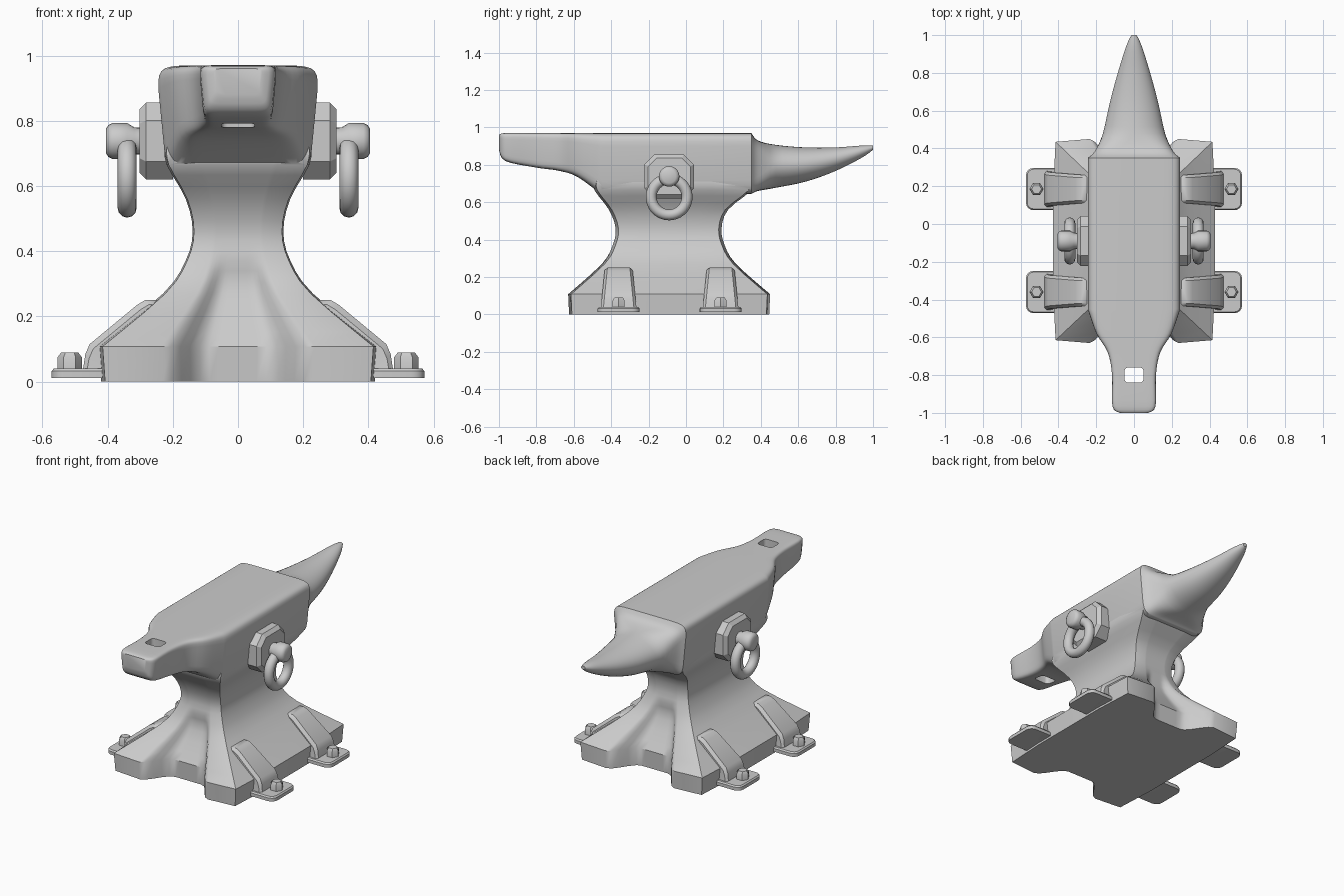
import bpy, bmesh
from math import sin, cos, pi
from mathutils import Matrix, Vector

if "Cube" in bpy.data.objects:
    bpy.data.objects.remove(bpy.data.objects["Cube"])


def smooth(ob, angle):
    bpy.ops.object.select_all(action='DESELECT')
    ob.select_set(True)
    bpy.context.view_layer.objects.active = ob
    bpy.ops.object.shade_smooth_by_angle(angle=angle * pi / 180)


def finish(bm, name, angle=35, mirror=False):
    bmesh.ops.recalc_face_normals(bm, faces=bm.faces)
    me = bpy.data.meshes.new(name)
    bm.to_mesh(me)
    bm.free()
    ob = bpy.data.objects.new(name, me)
    bpy.context.collection.objects.link(ob)
    if mirror:
        ob.modifiers.new("mirror", 'MIRROR').use_mirror_merge = False
    smooth(ob, angle)
    return ob


def loft(rings):
    """Skin closed rings of equal length and cap both ends."""
    bm = bmesh.new()
    vs = [[bm.verts.new(p) for p in r] for r in rings]
    n = len(vs[0])
    for a, b in zip(vs, vs[1:]):
        for i in range(n):
            j = (i + 1) % n
            bm.faces.new((a[i], a[j], b[j], b[i]))
    bm.faces.new(vs[0])
    bm.faces.new(vs[-1])
    return bm


def spline(rows, steps):
    """Catmull-Rom curve through rows of values."""
    p = [Vector(r) for r in rows]
    p = [p[0]] + p + [p[-1]]
    out = []
    for a, b, c, d in zip(p, p[1:], p[2:], p[3:]):
        for k in range(steps):
            t = k / steps
            out.append(b + (c - a) * (t / 2) + (a * 2 - b * 5 + c * 4 - d) * (t * t / 2)
                       + (b * 3 - a - c * 3 + d) * (t ** 3 / 2))
    return out + [p[-1]]


def apply_boolean(ob, tool, op):
    m = ob.modifiers.new("bool", 'BOOLEAN')
    m.operation, m.object, m.solver = op, tool, 'EXACT'
    bpy.context.view_layer.objects.active = ob
    bpy.ops.object.modifier_apply(modifier=m.name)
    bpy.data.objects.remove(tool)


def power(v, e):
    return (1 if v >= 0 else -1) * abs(v) ** e


# Upper body: squircle sections along y, boxy at the face, round on the horn
def section(y, w, top, bottom):
    horn = max(0, y - .35)
    n = 2 + 7 * max(0, 1 - horn / .14) ** 2
    taper = min(1, .87 + horn / 3)
    ring = []
    for i in range(40):
        a = 2 * pi * (i + 0.5) / 40
        x, z = power(cos(a), 2 / n), power(sin(a), 2 / n)
        t = (1 - z) / 2
        ring.append((x * w * (1 - (1 - taper) * t * t), y,
                     (top + bottom) / 2 + z * (top - bottom) / 2))
    return ring


# y, half width, top z, bottom z
heel = [(-1, .075, .96, .88), (-.965, .115, .97, .82), (-.8, .117, .97, .785),
        (-.68, .14, .97, .768), (-.58, .2, .97, .735), (-.45, .246, .97, .64)]
horn = [(.35, .246, .97, .645), (.385, .21, .93, .66), (.48, .168, .907, .677),
        (.64, .13, .893, .71), (.8, .086, .893, .767), (.94, .042, .903, .838),
        (1, .014, .902, .88)]
top_block = finish(loft([section(*s) for s in spline(heel, 4) + spline(horn, 4)]), "top_block")


# Waist and flared foot: horizontal rings with a hollow in each end
def waist_ring(z, w, y0, y1):
    depth = .14 * min(1, max(0, (.38 - z) / .27))
    ends = []
    for i in range(17):
        s = 1 - i / 8
        t = min(1, (1 - abs(s)) / .6)
        ends.append((w * .55 * s, depth * t * t * (3 - 2 * t)))
    mid, q, c = (y0 + y1) / 2, (y1 - y0) / 4, w * .97
    back = [(w, mid - q), (w, mid + q), (c, y1 - .015)] + [(x, y1 - k) for x, k in ends]
    front = [(-c, y1 - .015), (-w, mid + q), (-w, mid - q), (-c, y0 + .015)]
    front += [(-x, y0 + k) for x, k in ends] + [(c, y0 + .015)]
    return [(x, y, z) for x, y in back + front]


# z, half width, front y, back y
waist = [(.108, .428, -.63, .45), (.27, .23, -.45, .267), (.37, .161, -.392, .207),
         (.46, .139, -.376, .19), (.56, .16, -.412, .225), (.665, .219, -.49, .35),
         (.72, .225, -.49, .34)]
rings = [waist_ring(0, .42, -.625, .445)] + [waist_ring(*r) for r in spline(waist, 3)]
body = finish(loft(rings), "anvil_body")
apply_boolean(body, top_block, 'UNION')

# Square tool hole through the heel
bm = bmesh.new()
bmesh.ops.create_cube(bm, size=1, matrix=Matrix.Translation((0, -.8, .87))
                      @ Matrix.Diagonal((.1, .08, .5, 1)))
upright = [e for e in bm.edges if abs(e.verts[0].co.z - e.verts[1].co.z) > .1]
bmesh.ops.bevel(bm, geom=upright, offset=.018, segments=3, profile=.5, affect='EDGES')
cutter = finish(bm, "hole_cutter")
cutter.hide_render = True
apply_boolean(body, cutter, 'DIFFERENCE')
smooth(body, 35)


# Hold-down clamps, mirrored left and right
def strap_ring(x, z, y):
    h = .075 + .1 * (.25 - z)
    side = [(h, -.06), (h, -.014), (h - .015, 0)]
    pts = side + [(-a, b) for a, b in side[::-1]]
    return [(x + b * .8, y + a, max(z + b, .012)) for a, b in pts]


def rounded_plate(x0, x1, y, h, r, z):
    ring = []
    for i in range(20):
        a = pi / 2 * (i // 5 + i % 5 / 4)
        sx, sy = (1, -1, -1, 1)[i // 5], (1, 1, -1, -1)[i // 5]
        ring.append(((x0 + x1) / 2 + sx * ((x1 - x0) / 2 - r) + r * cos(a),
                     y + sy * (h - r) + r * sin(a), z))
    return ring


def circle(r, n):
    return [(r * cos(2 * pi * i / n), r * sin(2 * pi * i / n)) for i in range(n)]


strap_path = [(.225, .235), (.25, .25), (.285, .25), (.31, .235), (.455, .115),
              (.468, .085), (.478, .02)]
for label, y in (("back", .185), ("front", -.36)):
    finish(loft([strap_ring(*p, y) for p in strap_path]), label + "_clamp_strap", 35, True)
    finish(loft([rounded_plate(.38 + d, .572 - d, y, .112 - d, .04 - d, z)
                 for d, z in ((0, .012), (0, .032), (.007, .04))]),
           label + "_clamp_foot", 35, True)
    finish(loft([[(.516 + a, y + b, z) for a, b in circle(r, 6)]
                 for r, z in ((.037, .03), (.037, .075), (.026, .09))]),
           label + "_clamp_bolt", 40, True)

# Side fittings: octagonal plate, pin and hanging ring
CY, CZ = -.09, .738


def octagon(x, hy, hz, c):
    quarter = [(hy, hz - c), (hy - c, hz)]
    half = quarter + [(-a, b) for a, b in quarter[::-1]]
    return [(x, CY + a, CZ + b) for a, b in half + [(-a, -b) for a, b in half]]


finish(loft([octagon(x, .133 - d, .118 - d, .055 - d / 2)
             for x, d in ((.2, 0), (.282, 0), (.302, .02))]), "ring_plate", 25, True)
pin = [(.28, .04), (.318, .042), (.34, .055), (.385, .055), (.398, .049), (.405, .036)]
finish(loft([[(x, CY + a, CZ + b) for a, b in circle(r, 20)] for x, r in pin]),
       "ring_pin", 50, True)
for side, x in (("right", .34), ("left", -.34)):
    bpy.ops.mesh.primitive_torus_add(location=(x, CY, .628), rotation=(0, pi / 2, 0),
                                     major_radius=.096, minor_radius=.029,
                                     major_segments=36, minor_segments=12)
    bpy.context.object.name = side + "_hanging_ring"
    smooth(bpy.context.object, 60)
